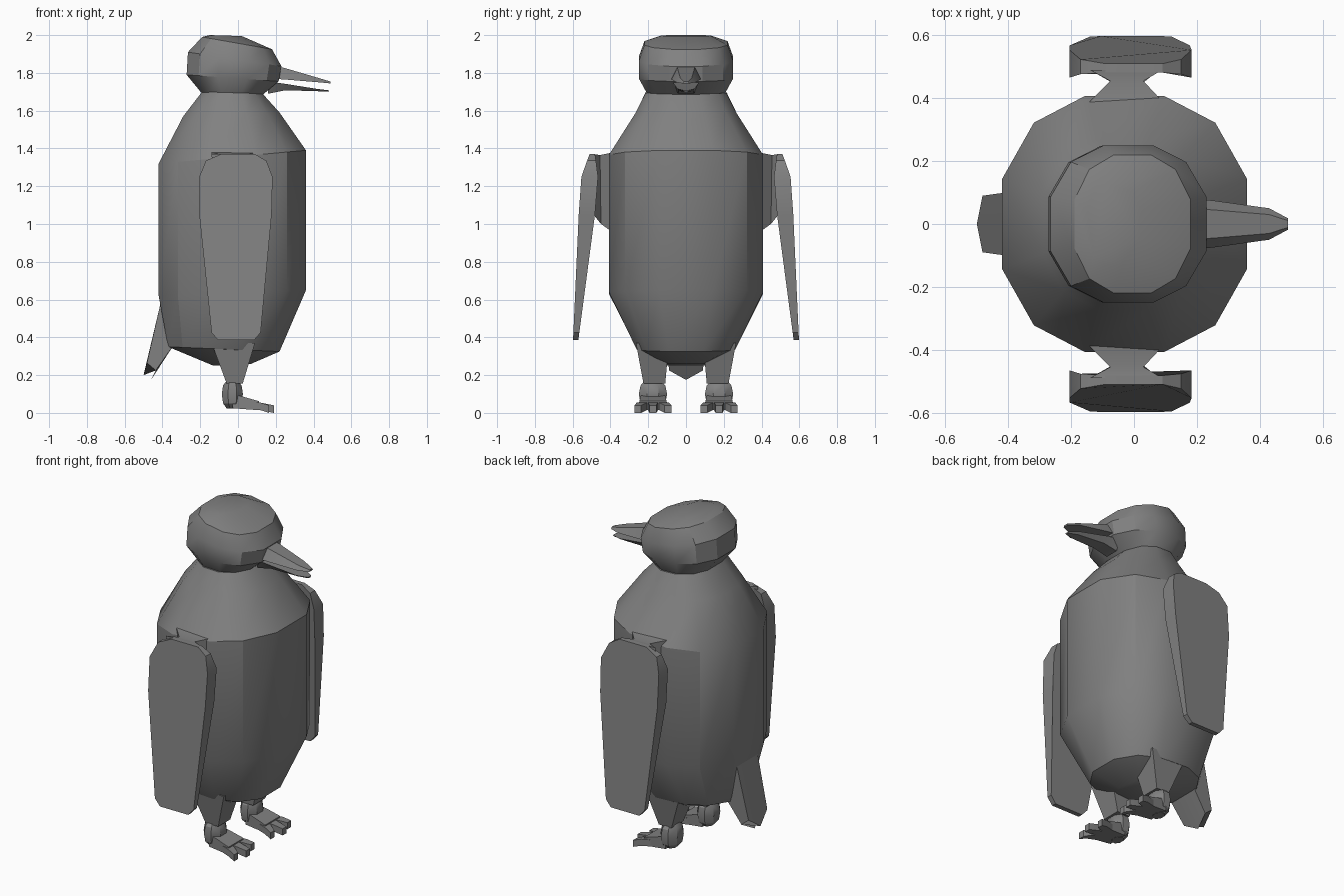
import bpy, bmesh, math
from mathutils import Vector

if "Cube" in bpy.data.objects:
    bpy.data.objects.remove(bpy.data.objects["Cube"])

grey = bpy.data.materials.new("slate_grey")
grey.diffuse_color = (0.22, 0.22, 0.22, 1)
grey.use_nodes = True
grey.node_tree.nodes["Principled BSDF"].inputs["Base Color"].default_value = grey.diffuse_color


def finish(name, bm, mirror=False):
    bmesh.ops.recalc_face_normals(bm, faces=bm.faces)
    me = bpy.data.meshes.new(name)
    bm.to_mesh(me)
    bm.free()
    ob = bpy.data.objects.new(name, me)
    bpy.context.collection.objects.link(ob)
    me.materials.append(grey)
    if mirror:  # mirror across the centre plane y = 0
        m = ob.modifiers.new("Mirror", 'MIRROR')
        m.use_axis = (False, True, False)
        m.use_mirror_merge = False
    bpy.ops.object.select_all(action='DESELECT')
    ob.select_set(True)
    bpy.context.view_layer.objects.active = ob
    bpy.ops.object.shade_smooth_by_angle(angle=math.radians(30))
    return ob


def loft(name, rings, mirror=False, bm=None, done=True):
    """Skin between rings with equal point counts and cap both ends."""
    bm = bm or bmesh.new()
    vs = [[bm.verts.new(p) for p in r] for r in rings]
    n = len(vs[0])
    for a, b in zip(vs, vs[1:]):
        for i in range(n):
            j = (i + 1) % n
            bm.faces.new((a[i], a[j], b[j], b[i]))
    bm.faces.new(vs[0])
    bm.faces.new(vs[-1])
    return finish(name, bm, mirror) if done else bm


# Twelve-sided cross-section shared by body and head
QUARTER = [(1, .35), (.74, .79), (.32, 1)]
SECTION = (QUARTER + [(-x, y) for x, y in reversed(QUARTER)]
           + [(-x, -y) for x, y in QUARTER] + [(x, -y) for x, y in reversed(QUARTER)])


def ring(zb, zf, x0, x1, hy):
    """Tilted ring: height zb at the back, zf at the front."""
    cx, rx = (x0 + x1) / 2, (x1 - x0) / 2
    return [(cx + rx * u, hy * v, zb + (zf - zb) * (u + 1) / 2) for u, v in SECTION]


def rect(x0, x1, y0, y1, z):
    return [(x0, y0, z), (x1, y0, z), (x1, y1, z), (x0, y1, z)]


def slab_x(x, hy, z0, z1, cy=0):
    return [(x, cy - hy, z0), (x, cy + hy, z0), (x, cy + hy, z1), (x, cy - hy, z1)]


# Body, from the underside up to the neck
loft("body", [ring(*r) for r in [
    (.25, .26, -.13, .07, .12),
    (.35, .325, -.37, .22, .26),
    (.62, .65, -.42, .36, .408),
    (1.32, 1.39, -.42, .36, .408),
    (1.57, 1.59, -.29, .22, .27),
    (1.70, 1.69, -.19, .13, .215)]])

# Head
loft("head", [ring(*r) for r in [
    (1.69, 1.675, -.19, .12, .20),
    (1.79, 1.755, -.272, .215, .248),
    (1.91, 1.835, -.265, .23, .25),
    (1.99, 1.925, -.19, .18, .22),
    (2.0, 1.995, -.15, .02, .13)]])


# Beak halves: arched upper, trough-like lower
def beak(name, stations):
    loft(name, [[(x, -w, zs), (x, -w * .6, ze), (x, w * .6, ze), (x, w, zs)]
                for x, w, zs, ze in stations])


beak("upper_beak", [(.17, .082, 1.77, 1.845), (.25, .075, 1.765, 1.825),
                    (.43, .05, 1.75, 1.772), (.49, .018, 1.744, 1.754)])
beak("lower_beak", [(.16, .07, 1.755, 1.69), (.25, .065, 1.742, 1.708),
                    (.42, .045, 1.715, 1.703), (.48, .015, 1.708, 1.70)])

# Flipper: rounded paddle outline, leaning outward toward the tip
OUTLINE = [(-.09, 1.37), (.09, 1.37), (.15, 1.335), (.183, 1.25), (.178, 1.05),
           (.12, .425), (.085, .385), (-.105, .385), (-.14, .425), (-.205, 1.05),
           (-.205, 1.25), (-.17, 1.335)]


def lerp_y(z, pts):
    for (za, ya), (zb, yb) in zip(pts, pts[1:]):
        if z >= zb:
            return ya + (yb - ya) * (za - z) / (za - zb)
    return pts[-1][1]


inner = [(x, lerp_y(z, [(1.37, .482), (1.26, .465), (1.05, .482), (.385, .57)]), z) for x, z in OUTLINE]
outer = [(x, lerp_y(z, [(1.37, .51), (1.26, .553), (1.05, .568), (.385, .598)]), z) for x, z in OUTLINE]
loft("flipper", [inner, outer], mirror=True)

# Shoulder web: pinched wedge joining flipper and body
loft("shoulder", [
    [(-.15, .38, 1.38), (.10, .38, 1.38), (.09, .38, .95), (-.12, .38, .95)],
    [(-.075, .455, 1.365), (.03, .455, 1.365), (.03, .45, 1.0), (-.07, .45, 1.0)],
    [(-.14, .49, 1.37), (.09, .49, 1.37), (.08, .49, 1.05), (-.12, .49, 1.05)]], mirror=True)

# Tail: wedge ending in a shallow point
loft("tail", [
    [(-.41, -.10, .58), (-.41, .0, .58), (-.41, .10, .58),
     (-.34, .10, .36), (-.34, .0, .36), (-.34, -.10, .36)],
    [(-.482, -.09, .265), (-.50, 0, .20), (-.482, .09, .265),
     (-.435, .09, .225), (-.46, 0, .175), (-.435, -.09, .225)]])

# Thigh
loft("thigh", [rect(-.14, .09, .09, .265, .37), rect(-.06, .025, .11, .225, .155)], mirror=True)


# Ankle: small faceted drum-like ball
def oct_ring(z, r):
    return [(-.03 + r * .056 * math.cos(a), .175 + r * .075 * math.sin(a), z)
            for a in (math.pi / 8 + i * math.pi / 4 for i in range(8))]


loft("ankle", [oct_ring(z, r) for z, r in
               [(.022, .55), (.05, .95), (.10, 1.08), (.145, .95), (.17, .6)]], mirror=True)

# Foot: sloping instep
loft("foot", [slab_x(-.03, .062, .025, .10, .175), slab_x(.03, .066, .02, .085, .175),
              slab_x(.11, .072, .015, .062, .175)], mirror=True)

# Three splayed toes
bm = bmesh.new()
for s in (-1, 0, 1):
    reach = .19 if s == 0 else .165
    loft("toes", [slab_x(.06, .022, .018, .058, .175 + s * .045),
                  slab_x(.12, .026, .014, .054, .175 + s * .060),
                  slab_x(reach, .018, .006, .04, .175 + s * .080)], bm=bm, done=False)
# Rest the lowest toe points on the ground
for v in bm.verts:
    if v.co.z < .01:
        v.co.z = 0
finish("toes", bm, mirror=True)
